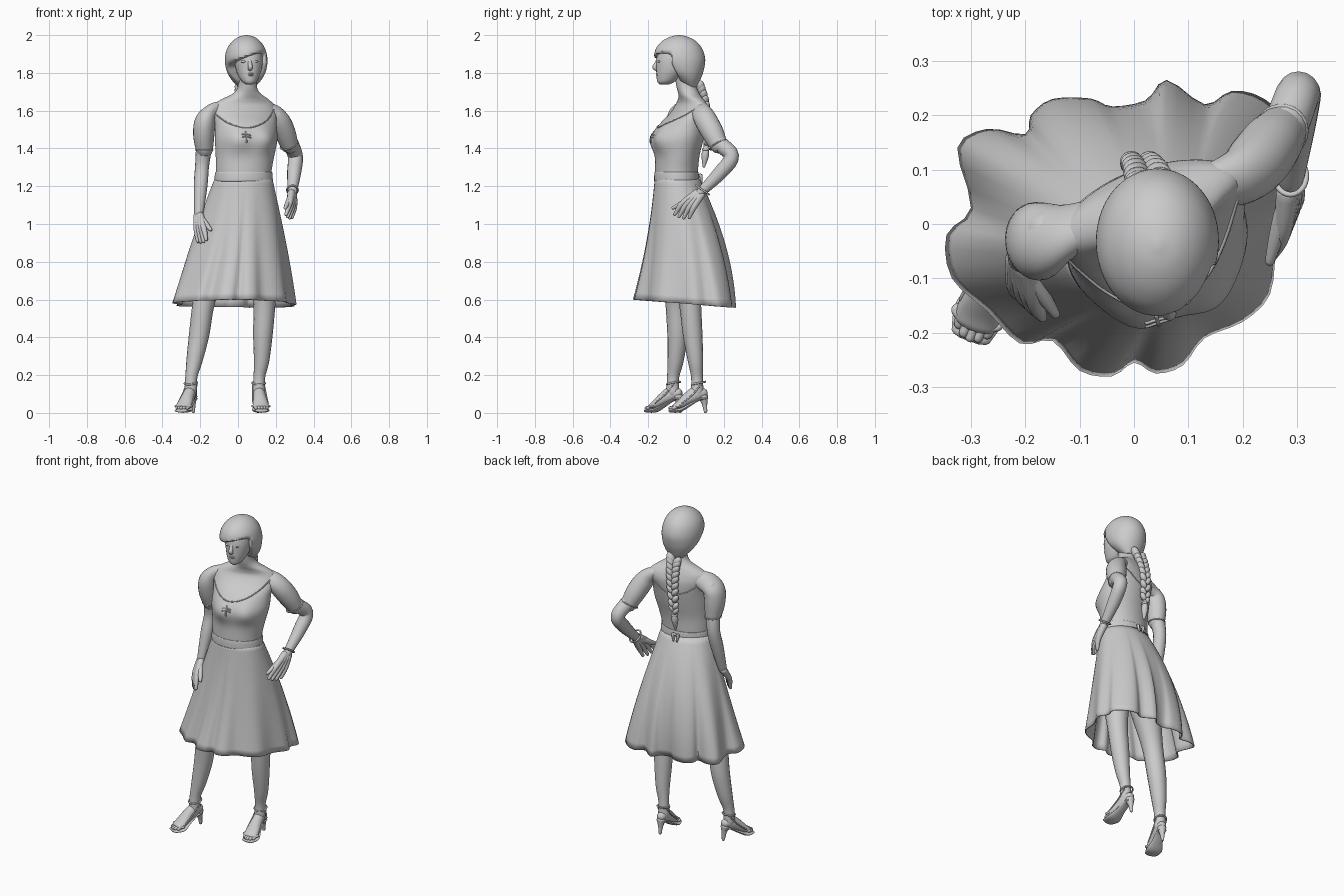
import bpy, bmesh, math
from mathutils import Matrix, Vector

cube = bpy.data.objects.get("Cube")
if cube:
    bpy.data.objects.remove(cube, do_unlink=True)

grey = bpy.data.materials.new("plain grey")
grey.use_nodes = True
grey.diffuse_color = (.6, .6, .6, 1)
grey.node_tree.nodes["Principled BSDF"].inputs["Base Color"].default_value = (.6, .6, .6, 1)


def finish(name, bm, sharp=50):
    """Turn a bmesh into a shaded object."""
    bmesh.ops.recalc_face_normals(bm, faces=bm.faces[:])
    mesh = bpy.data.meshes.new(name)
    bm.to_mesh(mesh)
    bm.free()
    mesh.shade_smooth()
    mesh.set_sharp_from_angle(angle=math.radians(sharp))
    mesh.materials.append(grey)
    obj = bpy.data.objects.new(name, mesh)
    bpy.context.collection.objects.link(obj)
    return obj


def spline(rows, steps=5, closed=False):
    """Smooth interpolation of rows of numbers."""
    n, out = len(rows), []
    pick = (lambda i: rows[i % n]) if closed else (lambda i: rows[max(0, min(n - 1, i))])
    for i in range(n if closed else n - 1):
        for s in range(steps):
            t = s / steps
            out.append([b + t * (c - a + t * (2 * a - 5 * b + 4 * c - d + t * (3 * b - 3 * c + d - a))) / 2
                        for a, b, c, d in zip(pick(i - 1), pick(i), pick(i + 1), pick(i + 2))])
    return out if closed else out + [list(rows[-1])]


def bridge(bm, rings, closed=False, caps=True):
    n = len(rings[0])
    pairs = list(zip(rings, rings[1:])) + ([(rings[-1], rings[0])] if closed else [])
    for low, high in pairs:
        for i in range(n):
            j = (i + 1) % n
            bm.faces.new((low[i], low[j], high[j], high[i]))
    if caps and not closed:
        bm.faces.new(rings[0])
        bm.faces.new(rings[-1])


def body(name, rows, n=32, edit=None):
    """Stack of level ellipses: x, y, z, half width, half depth, turn in degrees."""
    bm, rings = bmesh.new(), []
    for x, y, z, rx, ry, turn in spline(rows):
        spin = Matrix.Rotation(math.radians(turn), 3, "Z")
        rings.append([bm.verts.new(Vector((x, y, z)) + spin @ Vector(
            (rx * math.cos(k * math.tau / n), ry * math.sin(k * math.tau / n), 0))) for k in range(n)])
    bridge(bm, rings)
    for v in bm.verts:
        if edit:
            edit(v.co)
    return finish(name, bm)


def tube(name, rows, n=16, closed=False, place=None, steps=5):
    """Sweep along a path: x, y, z, radius and optional second radius."""
    rows = [tuple(r) if len(r) > 4 else (*r, r[3]) for r in rows]
    path = spline(rows, steps, closed)
    if not closed:  # rounded ends
        for end, inner in ((0, 1), (-1, -2)):
            tip = Vector(path[end][:3])
            out = (tip - Vector(path[inner][:3])).normalized() * min(path[end][3:])
            extra = [[*(tip + out * d), path[end][3] * s, path[end][4] * s] for d, s in ((.5, .85), (.85, .5))]
            path = extra[::-1] + path if end == 0 else path + extra
    bm, rings, m = bmesh.new(), [], len(path)
    for i, (x, y, z, ru, rv) in enumerate(path):
        a = path[(i - 1) % m] if closed else path[max(i - 1, 0)]
        b = path[(i + 1) % m] if closed else path[min(i + 1, m - 1)]
        t = (Vector(b[:3]) - Vector(a[:3])).normalized()
        ref = Vector((0, 0, 1)) if closed else Vector((1, 0, 0))
        u = (ref - t * ref.dot(t)).normalized()
        v = t.cross(u)
        rings.append([bm.verts.new(Vector((x, y, z)) + u * ru * math.cos(k * math.tau / n)
                                   + v * rv * math.sin(k * math.tau / n)) for k in range(n)])
    bridge(bm, rings, closed)
    obj = finish(name, bm)
    if place:
        obj.matrix_world = place
    return obj


def hoop(name, center, rx, ry, thick, tilt=(0, 0), place=None):
    """Band around a limb; tilt raises it along x and y."""
    x, y, z = center
    rows = []
    for k in range(12):
        dx, dy = rx * math.cos(k * math.tau / 12), ry * math.sin(k * math.tau / 12)
        rows.append((x + dx, y + dy, z + dx * tilt[0] + dy * tilt[1], thick))
    return tube(name, rows, 8, True, place, 3)


def blob(name, center, size, turn=0):
    bm = bmesh.new()
    bmesh.ops.create_uvsphere(bm, u_segments=24, v_segments=14, radius=1, matrix=Matrix.Translation(center)
                              @ Matrix.Rotation(math.radians(turn), 4, "Y") @ Matrix.Diagonal((*size, 1)))
    return finish(name, bm)


def swell_bust(co):
    """Push the chest gently outward around two centres."""
    for s in (-1, 1):
        gap = co - Vector((.07 + .07 * s, -.14 + .025 * s, 1.45))
        co += Vector((.008, -.03, 0)) * math.exp(-gap.length_squared / .0045)


# Torso and neck
torso = body("torso", [
    (.03, -.05, 1.2, .145, .11, 4), (.03, -.05, 1.28, .148, .113, 6), (.037, -.045, 1.36, .156, .115, 10),
    (.043, -.035, 1.45, .168, .125, 15), (.04, -.012, 1.53, .168, .115, 18), (.032, .018, 1.59, .178, .085, 20),
    (.03, .028, 1.63, .17, .065, 20), (.037, .025, 1.66, .13, .058, 18), (.046, .015, 1.69, .075, .055, 12),
    (.05, .002, 1.73, .05, .053, 8), (.05, -.01, 1.82, .05, .055, 5)], 56, swell_bust)

# Neckline trim laid on the torso, with a small laced tie
bpy.context.view_layer.update()
trim = [(-.16, -.08, 1.6), (-.08, -.15, 1.56), (.05, -.17, 1.525), (.15, -.1, 1.555), (.21, .05, 1.62),
        (.15, .15, 1.56), (.03, .15, 1.51), (-.08, .09, 1.54), (-.18, 0, 1.62)]
tube("neckline_trim", [(*torso.closest_point_on_mesh(p)[1], .0035) for p in spline(trim, 4, True)],
     8, True, steps=2)


def lace(points):
    tube("front_lace", [(*torso.closest_point_on_mesh(p)[1], .004) for p in points], 8)


lace([(.05, -.2, 1.51), (.05, -.2, 1.47), (.052, -.2, 1.43)])
for z in (1.465, 1.485):
    lace([(.025, -.2, z), (.05, -.2, z + .005), (.075, -.2, z)])

# Skirt: waist ellipse flaring to a scalloped hem, straight in front and full behind
hem = [(.31, .05), (.285, .11), (.3, .17), (.24, .23), (.18, .245), (.13, .22), (.06, .265), (.02, .225),
       (-.04, .21), (-.08, .23), (-.15, .23), (-.19, .2), (-.2, .165), (-.27, .175), (-.325, .14),
       (-.3, .03), (-.345, -.02), (-.335, -.1), (-.27, -.16), (-.21, -.22), (-.15, -.215), (-.1, -.27),
       (-.04, -.28), (0, -.255), (.04, -.275), (.09, -.26), (.13, -.21), (.2, -.18), (.25, -.13), (.265, -.04)]
bm, rings = bmesh.new(), []
waist, middle = Vector((.03, -.05)), Vector((-.017, -.01))
outline = [Vector((p[0], p[1])) for p in spline(hem, 3, True)]
for step in range(19):
    t = step / 18
    ring = []
    for p in outline:
        d = p - middle
        a = math.atan2(d.y / .27, d.x / .325)
        c, s = math.cos(a), math.sin(a)
        w = t + (.2 + .75 * s) * t * (1 - t)
        top = waist + Vector((.15 * c, .115 * s))
        flare = middle + Vector((.325 * c, .27 * s))
        q = top.lerp(flare, w) + (p - flare) * t ** 1.7
        ring.append(bm.verts.new((q.x, q.y, 1.25 + (.578 - .08 * p.y - 1.25) * t)))
    rings.append(ring)
bridge(bm, rings, caps=False)
skirt = finish("skirt", bm)
thick = skirt.modifiers.new("cloth", "SOLIDIFY")
thick.thickness = .006
body("waistband", [(.03, -.05, z, .15 + e, .115 + e, 4) for z, e in
                   ((1.225, 0), (1.23, .004), (1.25, .004), (1.27, .002), (1.275, 0))], 40)
for s in (-1, 1):
    tube("back_bow", [(.017, .07, 1.25, .005), (.017 + .018 * s, .078, 1.258, .009), (.017 + .012 * s, .082, 1.22, .005)], 8)

# Legs
tube("right_leg", [(-.06, -.03, .98, .1), (-.12, -.04, .8, .085), (-.178, -.05, .6, .06), (-.205, -.045, .42, .054),
                   (-.23, -.055, .28, .043), (-.247, -.068, .19, .032), (-.25, -.07, .11, .034)])
tube("left_leg", [(.1, -.02, .98, .1), (.13, 0, .8, .085), (.14, .02, .6, .06), (.132, .035, .42, .052),
                  (.125, .05, .28, .041), (.113, .058, .19, .031), (.11, .06, .11, .034)])
blob("hips", (.02, -.03, 1.02), (.16, .12, .14))

# Feet in high heeled sandals
for side, x, y, turn in (("right", -.25, -.068, -20), ("left", .11, .064, 6)):
    place = Matrix.Translation((x, y, 0)) @ Matrix.Rotation(math.radians(turn), 4, "Z")
    tube(side + "_foot", [(0, .026, .105, .026, .026), (0, -.01, .1, .032, .04), (0, -.05, .078, .035, .034),
                          (0, -.095, .046, .042, .024), (0, -.122, .033, .041, .016)], place=place)
    tube(side + "_sole", [(0, .035, .075, .026, .008), (0, 0, .07, .027, .008), (0, -.05, .04, .032, .009),
                          (0, -.1, .014, .047, .011), (0, -.148, .012, .037, .01)], place=place)
    tube(side + "_heel", [(0, .028, .085, .026), (0, .035, .045, .014), (0, .04, .008, .009)], 12, place=place)
    for k in range(-2, 3):
        tube(side + "_toe", [(k * .015, -.115, .032, .011), (k * .014, -.15 + .004 * k * k, .026, .009)], 8, place=place)
    hoop(side + "_ankle_strap", (0, .002, .158), .034, .036, .005, (0, .2), place)
    hoop(side + "_toe_strap", (0, -.11, .036), .044, .015, .007, place=place)
    for s in (-1, 1):
        tube(side + "_side_strap", [(s * .03, .012, .15, .004), (s * .035, -.03, .1, .004),
                                    (s * .04, -.09, .05, .004)], 8, place=place)

# Arms and puffed sleeves
tube("right_arm", [(-.16, -.015, 1.57, .045), (-.178, -.01, 1.42, .043), (-.19, 0, 1.31, .037),
                   (-.198, -.025, 1.2, .036), (-.208, -.065, 1.05, .024)])
tube("left_arm", [(.2, .08, 1.57, .045), (.27, .165, 1.44, .043), (.303, .241, 1.36, .04),
                  (.297, .18, 1.27, .037), (.287, .075, 1.165, .024)])
tube("right_sleeve", [(-.09, 0, 1.605, .036, .05), (-.145, -.022, 1.582, .044, .065), (-.174, -.032, 1.54, .056, .072),
                      (-.181, -.025, 1.47, .056, .066), (-.178, -.012, 1.395, .046, .049)], 24)
tube("left_sleeve", [(.15, .07, 1.605, .036, .05), (.195, .088, 1.58, .046, .056), (.223, .11, 1.54, .056, .06),
                     (.25, .143, 1.48, .056, .058), (.272, .172, 1.42, .047, .048)], 24)
hoop("right_cuff", (-.178, -.012, 1.392), .046, .048, .004)
hoop("left_cuff", (.271, .171, 1.42), .046, .046, .004, (.3, .5))
hoop("left_bracelet", (.288, .088, 1.18), .029, .034, .005, (0, -.7))


def hand(side, wrist, knuckle, tip, across, thumb):
    """Five fingers fanned from the wrist."""
    wrist, knuckle, tip, across = map(Vector, (wrist, knuckle, tip, across))
    for k, reach in zip((-1.5, -.5, .5, 1.5), (.95, 1, .97, .82)):
        end = knuckle + (tip - knuckle) * reach + across * k * 1.2
        tube(side + "_finger", [(*(wrist + across * k * .4), .021), (*(knuckle + across * k), .016),
                                (*end, .009)], 10)
    tube(side + "_thumb", [(*wrist, .018), (*(wrist.lerp(Vector(thumb), .6)), .015), (*thumb, .009)], 10)


hand("right", (-.208, -.07, 1.045), (-.2, -.13, .975), (-.19, -.155, .905), (.013, -.012, 0), (-.145, -.165, .97))
hand("left", (.287, .07, 1.16), (.285, .012, 1.1), (.268, -.025, 1.035), (.008, .02, -.007), (.25, -.068, 1.085))

# Face
body("face", [(.06, -.115, 1.738, .016, .022, 6), (.06, -.108, 1.75, .035, .043, 6), (.058, -.095, 1.775, .052, .061, 6),
              (.057, -.078, 1.815, .067, .08, 6), (.056, -.072, 1.87, .074, .085, 6), (.054, -.06, 1.93, .07, .085, 6)], 40)
tube("nose", [(.061, -.145, 1.875, .009), (.063, -.156, 1.85, .011), (.065, -.165, 1.831, .013), (.064, -.157, 1.822, .012)], 12)
for z in (1.788, 1.796):
    blob("lip", (.064, -.147, z), (.022, .012, .006))
for s in (-1, 1):
    blob("eye", (.06 + .031 * s, -.144 + .004 * s, 1.86), (.014, .01, .007))


def open_face(co):
    """Sweep the fringe: ease hair back below a slanted line."""
    t = max(0, min(1, (1.885 + .35 * (co.x - .03) - co.z) / .03))
    limit = -.075 + max(0, 1.85 - co.z) * .5
    if co.y < limit:
        co.y += (limit - co.y) * t * t * (3 - 2 * t)


# Hair with a side swept fringe
body("hair", [(.045, .03, 1.725, .045, .03, 0), (.045, .012, 1.765, .08, .065, 0), (.044, -.012, 1.81, .104, .105, 0),
              (.043, -.032, 1.87, .113, .134, 0), (.043, -.037, 1.925, .102, .124, 0), (.044, -.037, 1.965, .076, .093, 0),
              (.045, -.037, 1.99, .042, .05, 0), (.045, -.037, 2, .006, .008, 0)], 72, open_face)

# Braid of paired tilted strands, ending in a tied tail
braid = spline([(.03, .075, 1.72), (.022, .1, 1.65), (.012, .115, 1.55), (.008, .108, 1.43)], 3)
for i, (x, y, z) in enumerate(braid):
    size = 1 - .035 * i
    for s in (-1, 1):
        blob("braid_strand", (x + s * .021 * size, y, z + s * .007), (.022 * size, .024 * size, .036 * size), s * 32)
hoop("braid_tie", (.008, .104, 1.395), .014, .014, .006)
tube("braid_tail", [(.008, .106, 1.41, .012), (.006, .102, 1.365, .02), (.006, .095, 1.305, .007)], 12)
